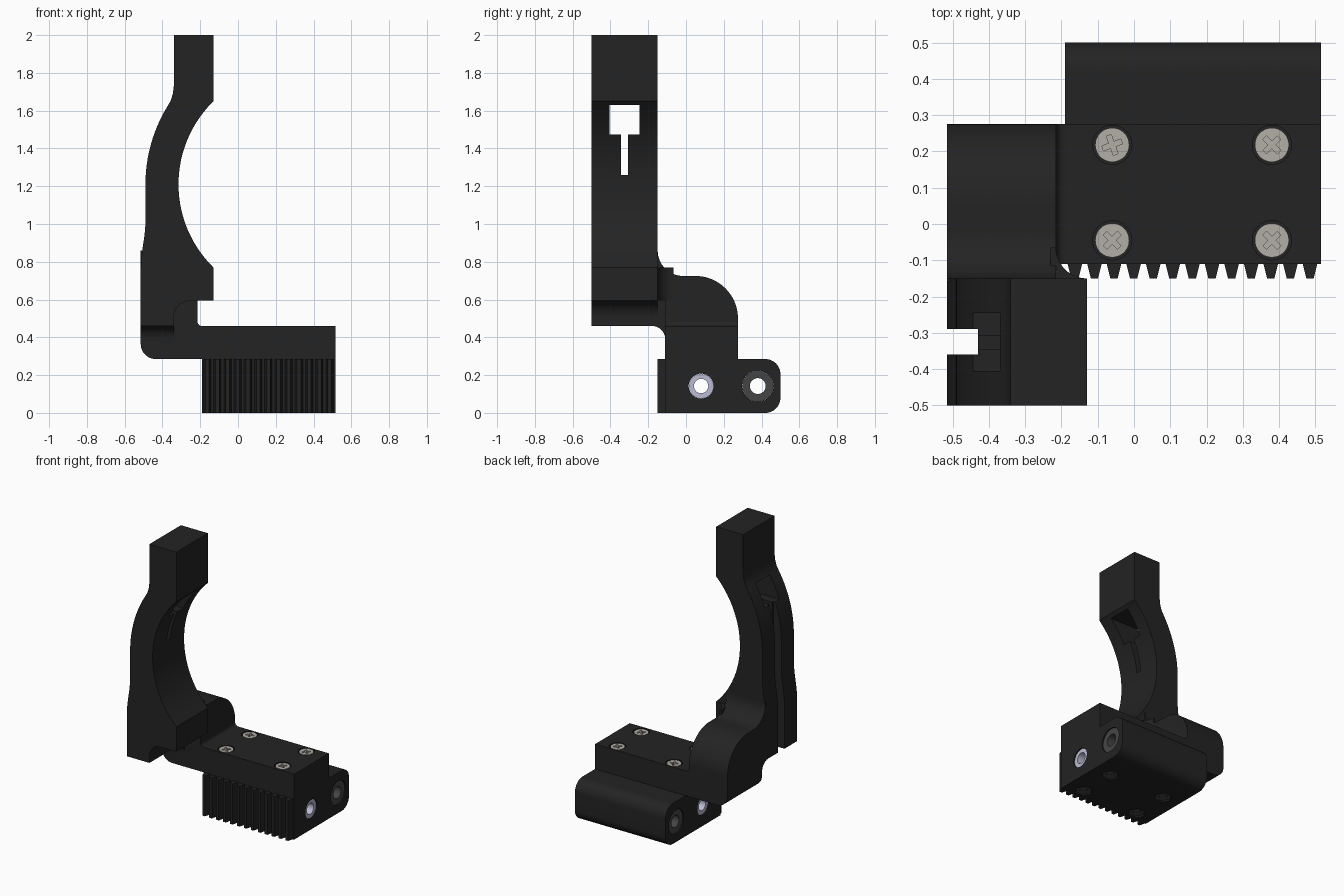
import bpy, bmesh
from math import sin, cos, radians, pi
from mathutils import Matrix

if "Cube" in bpy.data.objects:
    bpy.data.objects.remove(bpy.data.objects["Cube"])


def material(name, rgb):
    m = bpy.data.materials.new(name)
    m.diffuse_color = (*rgb, 1)
    m.use_nodes = True
    m.node_tree.nodes["Principled BSDF"].inputs["Base Color"].default_value = m.diffuse_color
    return m


BLACK = material("black_plastic", (0.017, 0.017, 0.017))
STEEL = material("screw_steel", (0.45, 0.42, 0.38))
BLUE = material("bushing_metal", (0.5, 0.5, 0.66))
DARK = material("dark_metal", (0.06, 0.06, 0.06))


def arc(cx, cy, r, a0, a1, n=12):
    """Points on an arc, angles in degrees."""
    angles = [radians(a0 + (a1 - a0) * i / n) for i in range(n + 1)]
    return [(cx + r * cos(a), cy + r * sin(a)) for a in angles]


def prism(name, pts, axis, lo, hi, mat=BLACK):
    """Extrude a 2D outline along an axis from lo to hi."""
    place = {"x": lambda p, d: (d, p[0], p[1]),
             "y": lambda p, d: (p[0], d, p[1]),
             "z": lambda p, d: (p[0], p[1], d)}[axis]
    bm = bmesh.new()
    a = [bm.verts.new(place(p, lo)) for p in pts]
    b = [bm.verts.new(place(p, hi)) for p in pts]
    bm.faces.new(a)
    bm.faces.new(b[::-1])
    for i in range(len(pts)):
        j = (i + 1) % len(pts)
        bm.faces.new((a[i], a[j], b[j], b[i]))
    bmesh.ops.recalc_face_normals(bm, faces=bm.faces)
    me = bpy.data.meshes.new(name)
    bm.to_mesh(me)
    bm.free()
    ob = bpy.data.objects.new(name, me)
    bpy.context.collection.objects.link(ob)
    me.materials.append(mat)
    return ob


def rod(name, cx, cy, r, axis, lo, hi, mat=BLACK, n=40):
    return prism(name, arc(cx, cy, r, 0, 360 - 360 / n, n - 1), axis, lo, hi, mat)


def box(name, x, y, z):
    return prism(name, [(x[0], y[0]), (x[1], y[0]), (x[1], y[1]), (x[0], y[1])], "z", *z)


def boolean(ob, tool, op="DIFFERENCE"):
    mod = ob.modifiers.new("bool", "BOOLEAN")
    mod.operation, mod.object, mod.solver = op, tool, "EXACT"
    bpy.context.view_layer.objects.active = ob
    bpy.ops.object.modifier_apply(modifier=mod.name)
    bpy.data.objects.remove(tool, do_unlink=True)


def smooth(ob):
    bpy.ops.object.select_all(action="DESELECT")
    ob.select_set(True)
    bpy.context.view_layer.objects.active = ob
    bpy.ops.object.shade_smooth_by_angle(angle=radians(25))


# Curved upright arm, outline seen from the front
outline = [(-0.13, 2), (-0.34, 2), (-0.34, 1.73), (-0.345, 1.69), (-0.355, 1.655)]
outline += arc(0.301, 1.21, 0.791, 148, 180, 16)
outline += [(-0.49, 1.0), (-0.495, 0.94), (-0.507, 0.86), (-0.513, 0.81), (-0.515, 0.77),
            (-0.515, 0.46), (-0.34, 0.46)]
outline += arc(-0.25, 0.505, 0.09, 180, 90)
outline += [(-0.13, 0.595)]
outline += arc(0.301, 1.21, 0.616, 225.6, 134.4, 36)
body = prism("arm_bracket_body", outline, "y", -0.5, -0.15)

# Bracket shoulder joining the arm to the block, outline seen from the right
shoulder = [(-0.11, 0.45), (0.275, 0.45)]
shoulder += arc(0.05, 0.5, 0.225, 0, 90, 18)
shoulder += arc(-0.015, 0.86, 0.135, 270, 180, 14)
shoulder += [(-0.16, 0.86), (-0.16, 0.595), (-0.11, 0.595)]
boolean(body, prism("shoulder", shoulder, "x", -0.515, -0.215), "UNION")

# Fillet under the arm
web = [(-0.10, 0.6), (-0.18, 0.6)] + arc(-0.18, 0.39, 0.07, 90, 0) + [(-0.10, 0.39)]
boolean(body, prism("web", web, "x", -0.515, -0.34), "UNION")

# Vertical fillet behind the arm
corner = arc(-0.13, -0.065, 0.085, 180, 270) + [(-0.13, -0.16), (-0.23, -0.16), (-0.23, -0.065)]
boolean(body, prism("corner", corner, "z", 0.595, 0.77), "UNION")

# Low slab with rounded outer edge, running into the block
slab = [(-0.515, 0.485)] + arc(-0.435, 0.365, 0.08, 180, 270)
slab += [(-0.17, 0.285), (-0.17, 0.46)] + arc(-0.19, 0.485, 0.025, 270, 180, 6)
boolean(body, prism("slab", slab, "y", -0.11, 0.275), "UNION")

# Carriage block with rounded rear sleeve
block = [(-0.11, 0)] + arc(0.42, 0.08, 0.08, -90, 0) + arc(0.42, 0.205, 0.08, 0, 90)
block += [(0.275, 0.285), (0.275, 0.46), (-0.11, 0.46)]
boolean(body, prism("block", block, "x", -0.19, 0.515), "UNION")

# Toothed rack along the front
rack = [(-0.19, -0.09), (-0.19, -0.11)]
for i in range(13):
    c = -0.163 + 0.054 * i
    rack += [(c - 0.02, -0.11), (c - 0.010, -0.15), (c + 0.010, -0.15), (c + 0.02, -0.11)]
rack += [(0.515, -0.11), (0.515, -0.09)]
boolean(body, prism("rack", rack, "z", 0, 0.285), "UNION")

# Channel, slit and window in the arm
boolean(body, box("channel", (-0.6, -0.43), (-0.36, -0.29), (0.3, 1.5)))
boolean(body, box("slit", (-0.6, -0.1), (-0.345, -0.308), (1.26, 1.5)))
boolean(body, box("window", (-0.6, -0.1), (-0.405, -0.245), (1.475, 1.63)))

# Bushing tubes through the block
for name, y, outer, inner, mat in (("guide_bushing", 0.08, 0.066, 0.038, BLUE),
                                   ("rear_bushing", 0.38, 0.083, 0.042, DARK)):
    boolean(body, rod("bore", y, 0.142, outer, "x", -0.3, 0.6))
    tube = rod(name, y, 0.142, outer - 0.0005, "x", -0.182, 0.507, mat)
    boolean(tube, rod("bore", y, 0.142, inner, "x", -0.3, 0.6))
    smooth(tube)

# Cross-head screws with hex nuts below
for x in (-0.06, 0.38):
    for y in (-0.045, 0.218):
        boolean(body, rod("counterbore", x, y, 0.054, "z", 0.415, 0.5))
        boolean(body, rod("nut_pocket", x, y, 0.058, "z", -0.1, 0.045, n=6))
        screw = rod("screw", x, y, 0.047, "z", 0.415, 0.458, STEEL)
        turn = 20 if (x < 0 and y > 0) else 45
        for k in (0, 90):
            slot = box("slot", (-0.028, 0.028), (-0.007, 0.007), (0.437, 0.5))
            slot.data.transform(Matrix.Translation((x, y, 0)) @ Matrix.Rotation(radians(turn + k), 4, "Z"))
            boolean(screw, slot)
        smooth(screw)
        nut = rod("nut", x, y, 0.054, "z", 0.008, 0.045, DARK, n=6)
        boolean(nut, rod("thread", x, y, 0.028, "z", -0.1, 0.03, n=24))
        smooth(rod("screw_tip", x, y, 0.025, "z", 0.004, 0.04, DARK, n=24))

smooth(body)
